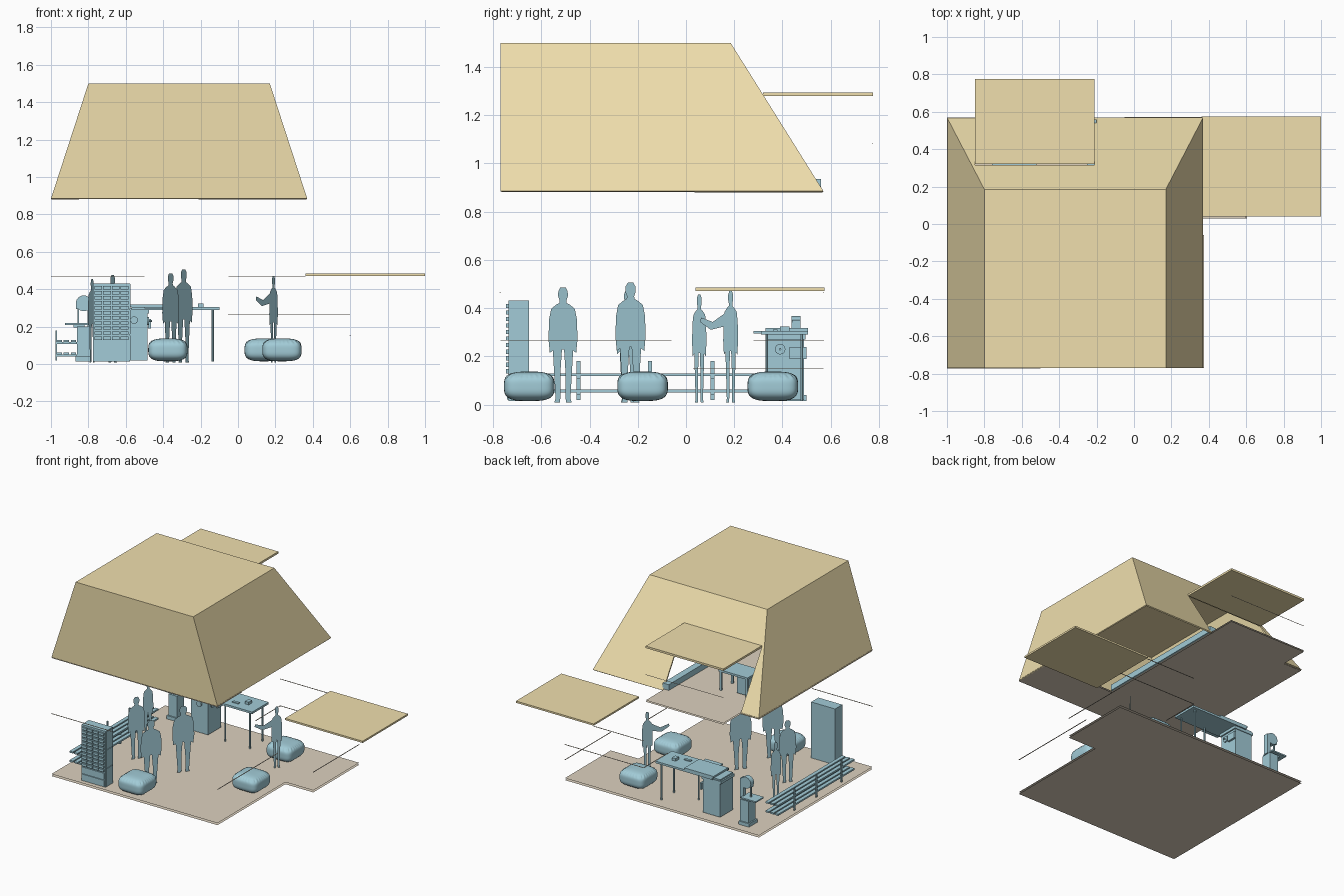
import bpy, bmesh, math, random
from mathutils import Vector

if "Cube" in bpy.data.objects:
    bpy.data.objects.remove(bpy.data.objects["Cube"])
random.seed(3)

def mat(name, c):
    m = bpy.data.materials.new(name)
    m.diffuse_color = (*c, 1)
    m.use_nodes = True
    m.node_tree.nodes["Principled BSDF"].inputs["Base Color"].default_value = m.diffuse_color
    return m
TAN = mat("roof_tan", (0.87, 0.74, 0.42))
FLOOR = mat("floor_beige", (0.72, 0.64, 0.52))
BLUE = mat("furniture_blue", (0.36, 0.60, 0.68))

def finish(name, bm, m):
    me = bpy.data.meshes.new(name)
    bm.to_mesh(me)
    bm.free()
    me.materials.append(m)
    ob = bpy.data.objects.new(name, me)
    bpy.context.collection.objects.link(ob)
    return ob

def boxes(name, spans, m=BLUE):
    """One object made of boxes given as x0,x1,y0,y1,z0,z1."""
    bm = bmesh.new()
    for x0, x1, y0, y1, z0, z1 in spans:
        vs = bmesh.ops.create_cube(bm, size=1)["verts"]
        for v in vs:
            v.co = ((x0 + x1) / 2 + v.co.x * (x1 - x0),
                    (y0 + y1) / 2 + v.co.y * (y1 - y0),
                    (z0 + z1) / 2 + v.co.z * (z1 - z0))
    return finish(name, bm, m)

def cyl(name, a, b, r, n=16):
    a, b = Vector(a), Vector(b)
    bm = bmesh.new()
    bmesh.ops.create_cone(bm, cap_ends=True, segments=n, radius1=r, radius2=r, depth=(b - a).length)
    q = (b - a).to_track_quat('Z', 'Y')
    for v in bm.verts:
        v.co = q @ v.co + (a + b) / 2
    return finish(name, bm, BLUE)

def faces(name, polys, m):
    bm = bmesh.new()
    for p in polys:
        bm.faces.new([bm.verts.new(c) for c in p])
    bmesh.ops.remove_doubles(bm, verts=bm.verts, dist=1e-5)
    bmesh.ops.recalc_face_normals(bm, faces=bm.faces)
    return finish(name, bm, m)

# Floors: paired sheets, ground with side terrace, upper with stair void and balcony
ground = [(-1, -.77), (.37, -.77), (.37, .03), (.6, .03), (.6, .57), (-1, .57)]
upper = [(-1, -.77), (.37, -.77), (.37, -.48), (-.21, -.48), (-.21, .775), (-.85, .775), (-.85, .57), (-1, .57)]
for name, shape, zs in (("ground_floor", ground, (0, .015)), ("upper_floor", upper, (.88, .89))):
    faces(name, [[(x, y, z) for x, y in shape] for z in zs], FLOOR)

# Mansard roof shell with an opening cut in the back slope
def bx(z):
    return .57 - .385 * (z - .885) / .615
B = .885
FL, FR, BR, BL = (-1, -.77, B), (.37, -.77, B), (.37, .57, B), (-1, .57, B)
fl, fr, br, bl = (-.8, -.77, 1.5), (.17, -.77, 1.5), (.17, .185, 1.5), (-.8, .185, 1.5)
back = [BL, (-.85, .57, B), (-.85, bx(1.29), 1.29), (-.21, bx(1.29), 1.29), (-.21, .57, B), BR, br, bl]
roof = faces("main_roof", [[FL, FR, fr, fl], [fl, fr, br, bl], [FL, fl, bl, BL], [FR, BR, br, fr], back], TAN)
# point the shell outward, then thicken inward
if roof.data.polygons[1].normal.z < 0:
    roof.data.flip_normals()
s = roof.modifiers.new("thickness", 'SOLIDIFY')
s.thickness, s.offset = .01, -1

# Flat dormer roof and side canopy
boxes("dormer_roof", [(-.85, -.21, .32, .775, 1.28, 1.295)], TAN)
boxes("side_canopy", [(.36, 1, .04, .575, .472, .485)], TAN)

# Thin rails floating around the edges
e = .003
boxes("edge_rails", [
    (.37 - e, .37 + e, -.77, -.06, .265, .267), (-.05, .6, .57 - e, .57 + e, .265, .267),
    (-.05 - e, -.05 + e, .28, .57, .265, .267), (.6 - e, .6 + e, .03, .57, .15, .152),
    (-1, -.5, -.77 - e, -.77 + e, .465, .467), (-.05, .36, .57 - e, .57 + e, .465, .467),
    (-.85, -.21, .775 - e, .775, 1.08, 1.082)], FLOOR)

# Stitched floor cushions
def pouf(name, cx, cy):
    bm = bmesh.new()
    bmesh.ops.create_cube(bm, size=2)
    bmesh.ops.subdivide_edges(bm, edges=bm.edges, cuts=23, use_grid_fill=True)
    for v in bm.verts:
        x, y, z = v.co
        k = (abs(x) ** 5 + abs(y) ** 5) ** .2
        k = (k ** 3.2 + abs(z) ** 3.2) ** (1 / 3.2)
        p = Vector((x, y, z)) / k
        ang = math.atan2(p.y, p.x)
        seam = math.exp(-((p.z - .72) / .16) ** 2)
        f = 1 + seam * (.035 * math.sin(ang * 28) - .02 + random.uniform(-.012, .012))
        v.co = (cx + p.x * .105 * f, cy + p.y * .105 * f, .076 + p.z * .061)
    for f in bm.faces:
        f.smooth = True
    finish(name, bm, BLUE)
for i, c in enumerate([(-.375, -.65), (.235, -.18), (.14, .36)]):
    pouf(f"cushion_{i + 1}", *c)

# Tall drawer cabinet with rows of raised fronts
boxes("tall_cabinet", [(-.775, -.578, -.735, -.65, .015, .432)])
fronts = []
for r in range(11):
    for c in range(4):
        x, z = -.768 + c * .047, .13 + r * .027
        fronts.append((x, x + .041, -.747, -.734, z, z + .018))
fronts += [(-.768, -.585, -.742, -.734, z, z + .045) for z in (.022, .075)]
fronts += [(-.578, -.574, -.728, -.657, z, z + .13) for z in (.022, .16, .297)]
boxes("cabinet_drawer_fronts", fronts)

# Workbench: top, legs, cabinet, vise and tray
boxes("bench_top", [(-.57, -.1, .31, .505, .29, .305), (-.58, -.34, .33, .505, .305, .318),
                    (-.5, -.36, .28, .33, .296, .306)])
for i, (x, y) in enumerate([(-.135, .335), (-.135, .48), (-.34, .335)]):
    cyl(f"bench_leg_{i + 1}", (x, y, .015), (x, y, .29), .006, 8)
boxes("bench_cabinet", [(-.625, -.485, .34, .49, .02, .3), (-.635, -.475, .335, .495, .27, .29)])
cyl("hand_wheel", (-.49, .39, .23), (-.476, .39, .23), .022)
cyl("wheel_axle", (-.476, .39, .23), (-.46, .39, .23), .005)
cyl("front_wheel", (-.555, .33, .235), (-.555, .345, .235), .02)
boxes("bench_tools", [(-.215, -.185, .39, .43, .305, .325), (-.48, -.465, .43, .5, .19, .24),
                      (-.3, -.25, .36, .38, .305, .312)])

# Band saw
boxes("saw_base", [(-.87, -.785, .4, .5, .015, .04), (-.86, -.79, .41, .49, .04, .2),
                   (-.925, -.8, .405, .5, .21, .22), (-.88, -.82, .43, .475, .195, .212)])
boxes("saw_column", [(-.805, -.78, .44, .475, .2, .35)])
cyl("saw_wheel_cover", (-.825, .437, .325), (-.825, .475, .325), .042, 24)
boxes("saw_head", [(-.865, -.785, .44, .472, .295, .325), (-.858, -.85, .45, .458, .22, .3)])

# Long storage rack beside the left edge
rack = []
for z in (.05, .118):
    rack += [(x, x + .028, -.6, .3, z, z + .012) for x in (-.97, -.932, -.894)]
for y in (-.445, -.15, .11):
    rack += [(-.975, -.968, y - .008, y + .008, .02, .18)]
    rack += [(-.97, -.862, y - .008, y + .008, z - .01, z) for z in (.05, .118)]
boxes("storage_rack", rack)

# Flat human silhouettes, mirrored half outline (width, height as fractions of height)
HALF = [(.012, .46), (.03, .25), (.03, .04), (.035, .0), (.10, .0), (.085, .035), (.10, .25), (.115, .45),
        (.15, .43), (.165, .55), (.158, .72), (.135, .81), (.08, .845), (.042, .86), (.04, .885),
        (.056, .92), (.053, .965), (.03, .995)]
ARM = [(-.06, .8), (-.2, .72), (-.33, .76), (-.34, .72), (-.22, .65), (-.07, .68)]
def person(name, x, y, h, w=1, arm=False):
    out = HALF + [(-a, b) for a, b in reversed(HALF)]
    d = (.6, .8)
    polys = [out] + ([ARM] if arm else [])
    faces(name, [[(x + d[0] * a * h * (w if i == 0 else 1), y + d[1] * a * h * (w if i == 0 else 1),
                   .008 + b * h) for a, b in p] for i, p in enumerate(polys)], BLUE)
person("standing_figure_1", -.36, -.51, .48, .95)
person("standing_figure_2", -.29, -.23, .5, .95)
person("standing_figure_3", -.67, -.24, .47, .8)
person("standing_figure_4", -.78, .055, .45, .5)
person("standing_figure_5", .19, .185, .465, .5, True)

# Upper level: low ledge along the void and a desk behind the dormer
boxes("void_ledge", [(-.25, -.2, -.48, .56, .892, .935)])
boxes("upper_desk", [(-.76, -.52, .2, .36, 1.03, 1.045)] +
      [(x, x + .015, y, y + .015, .89, 1.03) for x in (-.755, -.54) for y in (.205, .34)] +
      [(-.74, -.66, .22, .34, .9, 1.03)])
